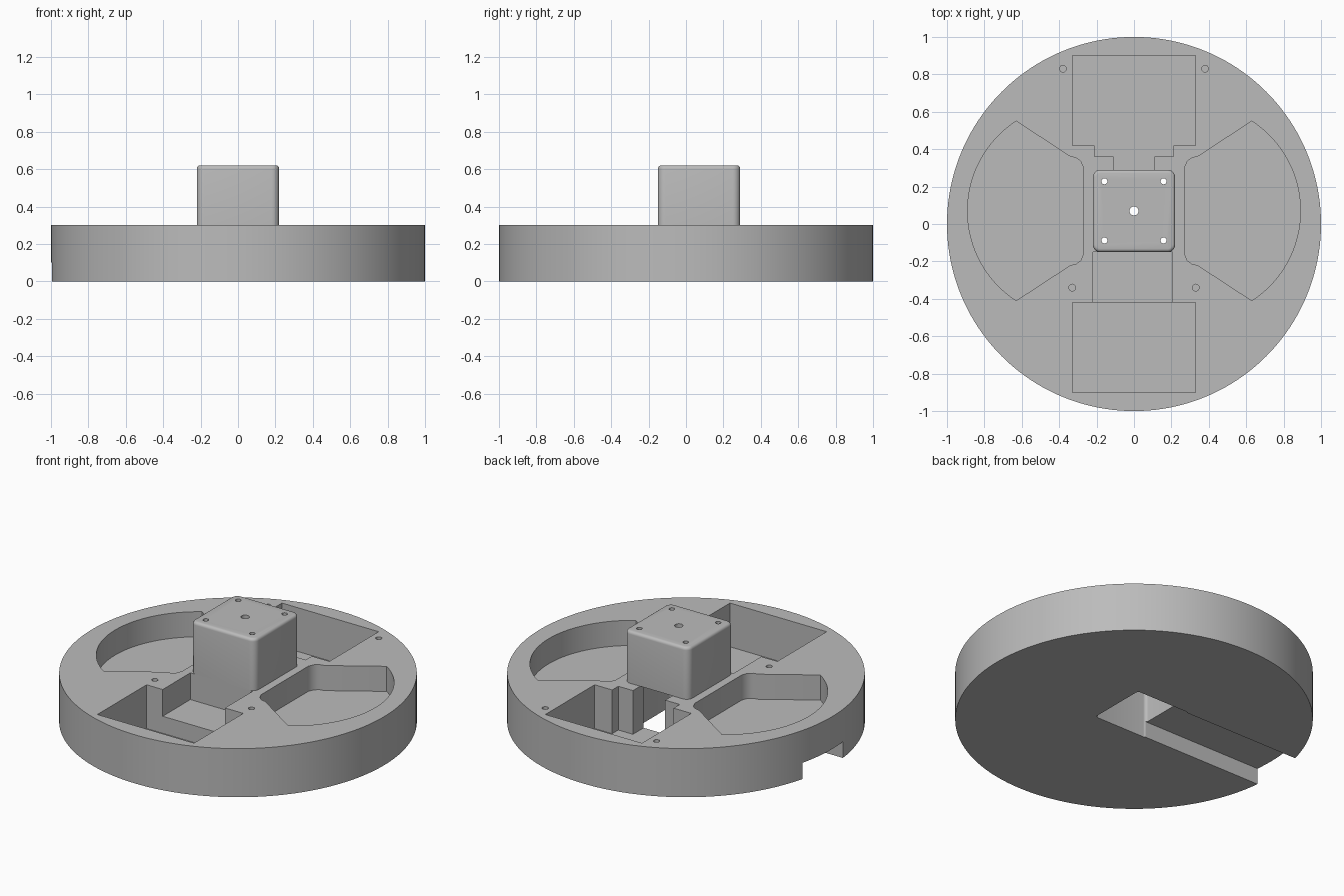
import bpy, bmesh
from math import pi, sin, cos, atan2

if "Cube" in bpy.data.objects:
    bpy.data.objects.remove(bpy.data.objects["Cube"], do_unlink=True)

DECK, TOP = 0.30, 0.62
BOX_Y = 0.07            # centre of the raised housing

grey = bpy.data.materials.new("plain_grey")
grey.use_nodes = True
grey.diffuse_color = (0.5, 0.5, 0.5, 1)
grey.node_tree.nodes["Principled BSDF"].inputs["Base Color"].default_value = (0.5, 0.5, 0.5, 1)


def arc(cx, cy, r, a0, a1, n):
    return [(cx + r * cos(a0 + (a1 - a0) * i / n), cy + r * sin(a0 + (a1 - a0) * i / n))
            for i in range(n + 1)]


def circle(cx, cy, r, n):
    return arc(cx, cy, r, 0, 2 * pi, n)[:-1]


def rect(x0, x1, y0, y1):
    return [(x0, y0), (x1, y0), (x1, y1), (x0, y1)]


def rounded_square(cy, half, r):
    pts = []
    c = half - r
    for k, (sx, sy) in enumerate([(1, 1), (-1, 1), (-1, -1), (1, -1)]):
        pts += arc(sx * c, cy + sy * c, r, k * pi / 2, (k + 1) * pi / 2, 6)
    return pts


def prism(name, pts, z0, z1, round_top=0):
    bm = bmesh.new()
    base = bm.faces.new([bm.verts.new((x, y, z0)) for x, y in pts])
    up = bmesh.ops.extrude_face_region(bm, geom=[base])["geom"]
    bmesh.ops.translate(bm, vec=(0, 0, z1 - z0),
                        verts=[v for v in up if isinstance(v, bmesh.types.BMVert)])
    bmesh.ops.recalc_face_normals(bm, faces=bm.faces)
    if round_top:
        rim = [e for e in bm.edges if all(v.co.z > z1 - 1e-5 for v in e.verts)]
        bmesh.ops.bevel(bm, geom=rim, offset=round_top, segments=4, profile=0.5,
                        affect='EDGES')
    mesh = bpy.data.meshes.new(name)
    bm.to_mesh(mesh)
    bm.free()
    mesh.materials.append(grey)
    ob = bpy.data.objects.new(name, mesh)
    bpy.context.collection.objects.link(ob)
    return ob


def cut_and_smooth(ob, cutters):
    for c in cutters:
        c.hide_render = True
        m = ob.modifiers.new("cut", 'BOOLEAN')
        m.operation, m.solver, m.object = 'DIFFERENCE', 'EXACT', c
    bpy.ops.object.select_all(action='DESELECT')
    ob.select_set(True)
    bpy.context.view_layer.objects.active = ob
    for m in list(ob.modifiers):
        bpy.ops.object.modifier_apply(modifier=m.name)
    for c in cutters:
        bpy.data.objects.remove(c, do_unlink=True)
    bpy.ops.object.shade_smooth_by_angle(angle=pi / 6)


# Round base, cut by pockets, cable channel and screw holes
base = prism("round_base", circle(0, 0, 1, 160), 0, DECK)
cuts = []

# Fan-shaped side pockets
half_angle = atan2(0.48, 0.313)
fan = arc(0.317, BOX_Y, 0.573, -half_angle, half_angle, 32)
inner = [(0.34, 0.29), (0.31, 0.284), (0.285, 0.265), (0.27, 0.23)]
fan += [(x, BOX_Y + y) for x, y in inner]
fan += [(x, BOX_Y - y) for x, y in reversed(inner)]
for side in (1, -1):
    cuts.append(prism("side_pocket", [(side * x, y) for x, y in fan], 0.145, 0.4))

# Front pocket with a shallower neck
cuts.append(prism("front_pocket", rect(-0.33, 0.33, -0.90, -0.42), 0.03, 0.4))
cuts.append(prism("front_neck", rect(-0.22, 0.205, -0.5, -0.15), 0.135, 0.4))

# Back pocket stepping in to the housing cavity
steps = [(0.33, 0.90), (0.33, 0.42), (0.21, 0.42), (0.21, 0.36), (0.11, 0.36), (0.11, 0.2)]
back = steps + [(-x, y) for x, y in reversed(steps)]
cuts.append(prism("back_pocket", back, 0.03, 0.4))

# Central opening and cable channel on the underside
cuts.append(prism("central_opening", rounded_square(BOX_Y, 0.185, 0.02), -0.1, 0.4))
cuts.append(prism("cable_channel", rect(-1.2, 0, -0.11, 0.247), -0.1, 0.10))

# Blind screw holes in the deck
for x, y in [(0.38, 0.83), (0.33, -0.34)]:
    for side in (1, -1):
        cuts.append(prism("deck_hole", circle(side * x, y, 0.018, 16), 0.15, 0.4))
cut_and_smooth(base, cuts)

# Hollow raised housing with rounded edges
housing = prism("raised_housing", rounded_square(BOX_Y, 0.22, 0.04), DECK, TOP, 0.018)
cuts = [prism("housing_cavity", rounded_square(BOX_Y, 0.185, 0.02), 0.1, TOP - 0.035),
        prism("shaft_hole", circle(0, BOX_Y, 0.024, 24), 0.5, 0.7)]
for x in (-0.158, 0.158):
    for y in (-0.158, 0.158):
        cuts.append(prism("top_hole", circle(x, BOX_Y + y, 0.016, 16), 0.5, 0.7))
cut_and_smooth(housing, cuts)
